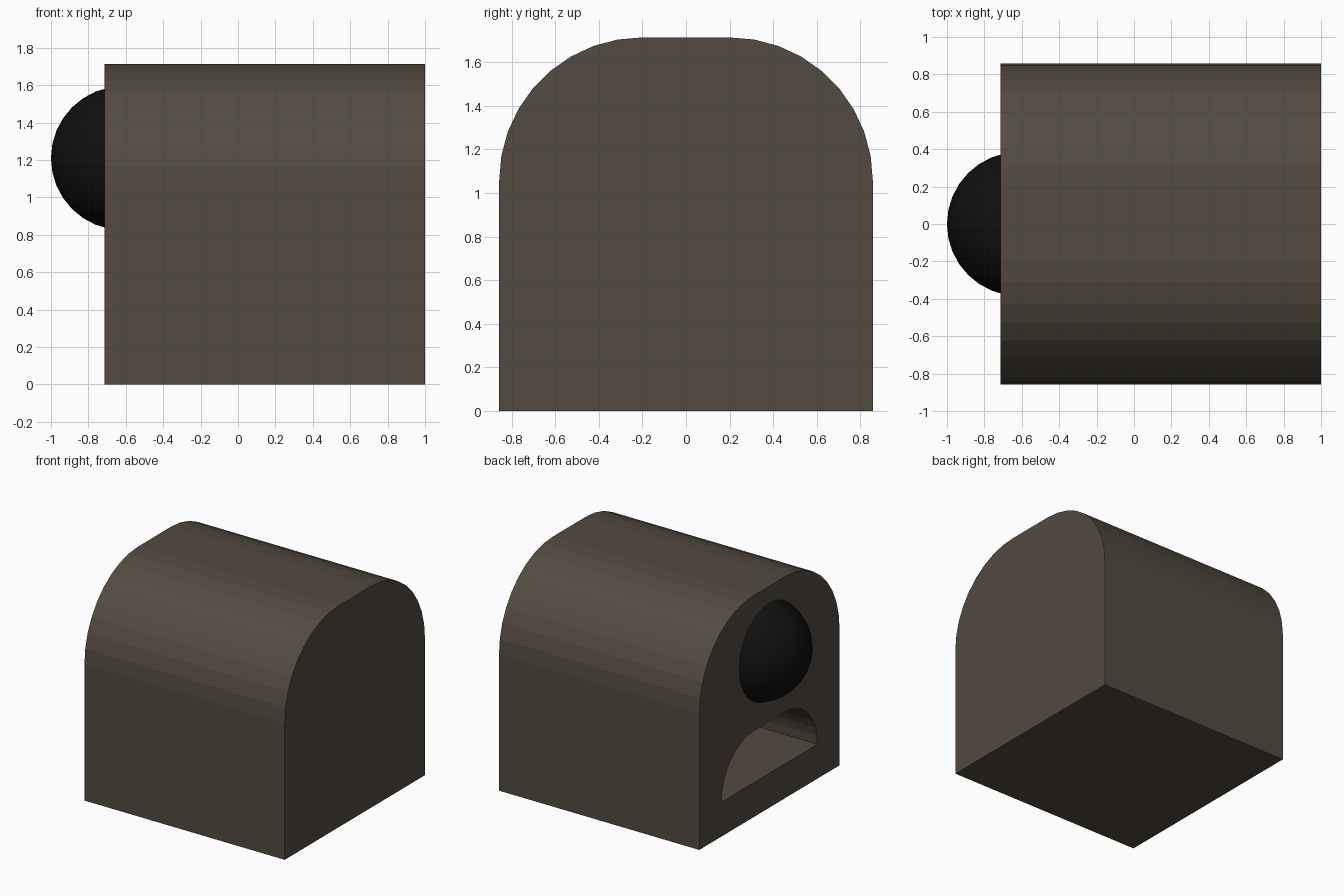
import bpy, bmesh, math

if "Cube" in bpy.data.objects:
    bpy.data.objects.remove(bpy.data.objects["Cube"])


def material(name, color):
    m = bpy.data.materials.new(name)
    m.diffuse_color = (*color, 1)
    m.use_nodes = True
    m.node_tree.nodes["Principled BSDF"].inputs["Base Color"].default_value = m.diffuse_color
    return m


def arch_block(name, x0, x1, half, z0, z1, r, steps=9):
    """Block along x whose profile has a flat base and two rounded top corners."""
    arc = [(half - r + r * math.cos(a), z1 - r + r * math.sin(a))
           for a in (math.pi / 2 * i / steps for i in range(steps + 1))]
    right = arc if z1 - r - z0 < 1e-4 else [(half, z0)] + arc
    profile = right + [(-y, z) for y, z in reversed(right)]
    bm = bmesh.new()
    face = bm.faces.new([bm.verts.new((x0, y, z)) for y, z in profile])
    ext = bmesh.ops.extrude_face_region(bm, geom=[face])
    moved = [v for v in ext["geom"] if isinstance(v, bmesh.types.BMVert)]
    bmesh.ops.translate(bm, verts=moved, vec=(x1 - x0, 0, 0))
    bmesh.ops.recalc_face_normals(bm, faces=bm.faces)
    mesh = bpy.data.meshes.new(name)
    bm.to_mesh(mesh)
    bm.free()
    ob = bpy.data.objects.new(name, mesh)
    bpy.context.collection.objects.link(ob)
    return ob


brown = material("brown", (0.085, 0.07, 0.052))
black = material("black", (0.005, 0.005, 0.005))

# Arched body
body = arch_block("body", -0.714, 1.0, 0.857, 0.0, 1.714, 0.657)
body.data.materials.append(brown)

# Mouth recess in the -x face
cutter = arch_block("mouth_cutter", -0.9, 0.14, 0.587, 0.266, 0.666, 0.4)
cutter.data.materials.append(brown)
cutter.hide_render = True
cutter.hide_set(True)
cut = body.modifiers.new("mouth", 'BOOLEAN')
cut.operation = 'DIFFERENCE'
cut.solver = 'EXACT'
cut.object = cutter

# Round nose, half sunk in the -x face
bpy.ops.mesh.primitive_uv_sphere_add(segments=32, ring_count=16, radius=0.385,
                                     location=(-0.615, 0, 1.21))
nose = bpy.context.object
nose.name = "nose"
nose.data.materials.append(black)
bpy.ops.object.shade_smooth()
